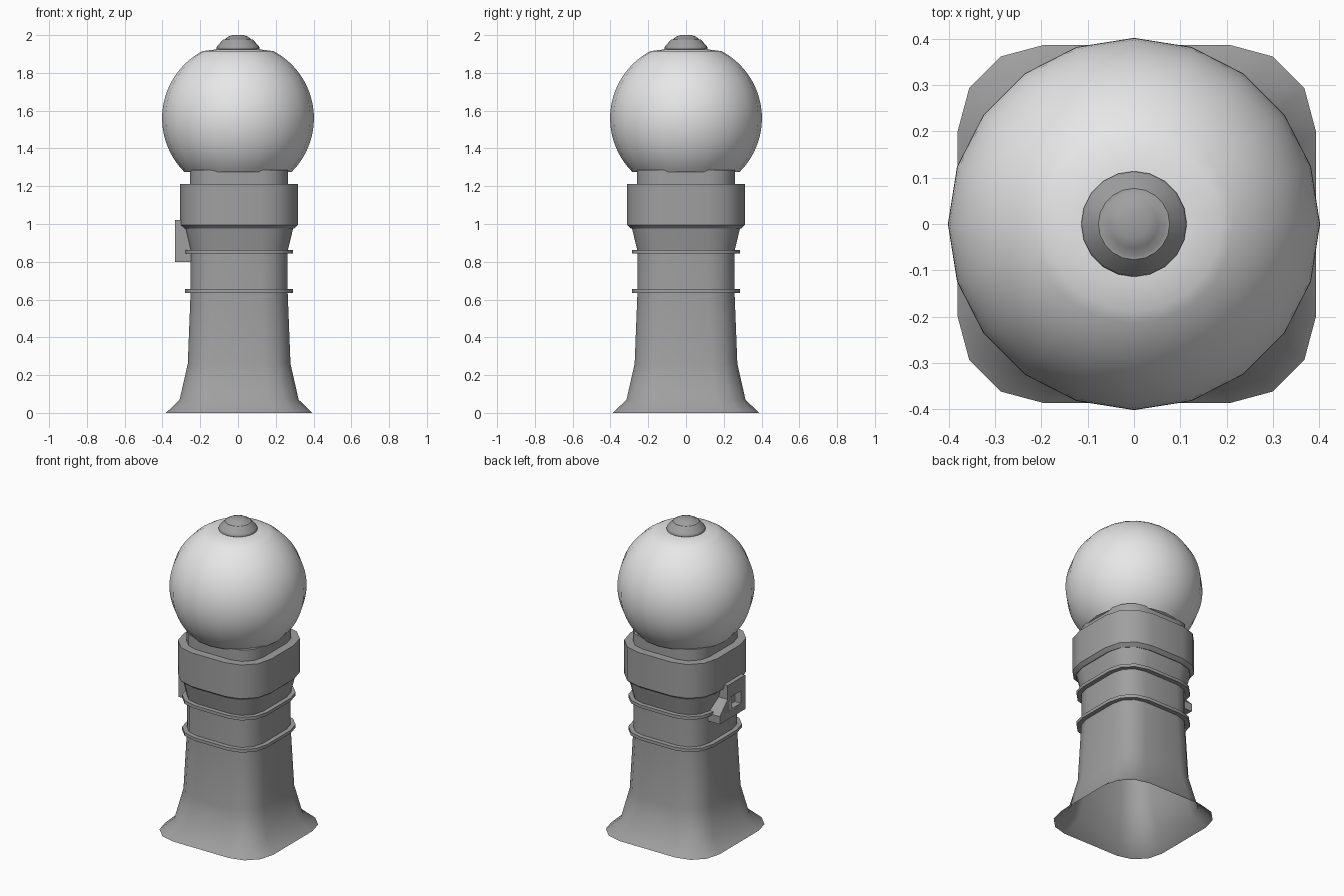
import bpy
import bmesh
from math import sin, cos, pi, radians, sqrt

if "Cube" in bpy.data.objects:
    bpy.data.objects.remove(bpy.data.objects["Cube"], do_unlink=True)

CX = 0.006  # the post sits slightly off centre because of the side bracket


def material(name, value):
    mat = bpy.data.materials.new(name)
    mat.use_nodes = True
    color = (value, value, value, 1)
    mat.diffuse_color = color
    mat.node_tree.nodes["Principled BSDF"].inputs["Base Color"].default_value = color
    return mat


METAL = material("grey metal", 0.35)
GLASS = material("white glass", 0.8)


def finish(bm, name, mat, angle=40):
    bmesh.ops.recalc_face_normals(bm, faces=bm.faces)
    mesh = bpy.data.meshes.new(name)
    bm.to_mesh(mesh)
    bm.free()
    mesh.materials.append(mat)
    obj = bpy.data.objects.new(name, mesh)
    bpy.context.collection.objects.link(obj)
    bpy.ops.object.select_all(action="DESELECT")
    obj.select_set(True)
    bpy.context.view_layer.objects.active = obj
    bpy.ops.object.shade_smooth_by_angle(angle=radians(angle))
    return obj


def rounded_square(half, flat):
    """Square outline with three-segment round corners."""
    r = half - flat
    points = []
    for quarter in range(4):
        sx = 1 if quarter in (0, 3) else -1
        sy = 1 if quarter < 2 else -1
        for step in range(4):
            a = quarter * pi / 2 + step * pi / 6
            points.append((sx * flat + r * cos(a), sy * flat + r * sin(a)))
    return points


def circle(radius, sides=20):
    return [(radius * cos(2 * pi * i / sides), radius * sin(2 * pi * i / sides))
            for i in range(sides)]


def loft(name, mat, sections, cap_bottom=True, cap_top=True, cx=CX, angle=40):
    """Join a stack of (z, outline) sections into one shell."""
    bm = bmesh.new()
    rings = [[bm.verts.new((x + cx, y, z)) for x, y in outline]
             for z, outline in sections]
    for low, high in zip(rings, rings[1:]):
        for i in range(len(low)):
            j = (i + 1) % len(low)
            bm.faces.new((low[i], low[j], high[j], high[i]))
    if cap_bottom:
        bm.faces.new(rings[0])
    if cap_top:
        bm.faces.new(rings[-1])
    return finish(bm, name, mat, angle)


def square_loft(name, profile, **options):
    return loft(name, METAL, [(z, rounded_square(h, f)) for z, h, f in profile], **options)


# Flared hollow base and shaft
square_loft("post_shaft", [
    (0, 0.387, 0.2), (0.07, 0.315, 0.16), (0.26, 0.272, 0.135),
    (0.64, 0.257, 0.12), (0.85, 0.257, 0.12)], cap_bottom=False)

# Two thin bands round the shaft
for label, z in (("lower", 0.635), ("upper", 0.843)):
    square_loft(label + "_band", [(z, 0.286, 0.12), (z + 0.02, 0.286, 0.12)])

# Widening throat under the collar
square_loft("throat", [(0.85, 0.255, 0.12), (0.98, 0.287, 0.12)])

# Heavy collar and the neck above it
square_loft("collar", [(0.975, 0.29, 0.117), (0.995, 0.312, 0.117),
                       (1.213, 0.312, 0.117)], angle=32)
square_loft("neck", [(1.2, 0.26, 0.12), (1.285, 0.26, 0.12)])

# Globe: truncated sphere, cut flat at both ends
R, MID, LOW, HIGH, STEPS = 0.402, 1.56, 1.275, 1.915, 24
globe = []
for i in range(STEPS + 1):
    z = MID + R * cos(pi * 0.75 + (pi * 0.155 - pi * 0.75) * i / STEPS)
    z = min(max(z, LOW), HIGH)
    globe.append((z, circle(sqrt(R * R - (z - MID) ** 2))))
globe.append((1.925, circle(0.11)))
loft("globe", GLASS, globe, cx=0)

# Stepped finial on top
loft("finial", METAL, [(z, circle(r)) for z, r in (
    (1.92, 0.105), (1.926, 0.114), (1.936, 0.114), (1.942, 0.11),
    (1.978, 0.077), (1.978, 0.07), (1.992, 0.052), (2.0, 0.03))], cx=0)

# Side bracket: extruded plate with a recessed slot
bm = bmesh.new()
outline = [(-0.13, 0.8), (0.13, 0.8), (0.13, 0.85), (0.05, 0.93),
           (0.05, 1.02), (-0.13, 1.02)]
back = bm.faces.new([bm.verts.new((-0.24, y, z)) for y, z in outline])
front = bmesh.ops.extrude_face_region(bm, geom=[back])["geom"]
bmesh.ops.translate(bm, vec=(-0.093, 0, 0),
                    verts=[g for g in front if isinstance(g, bmesh.types.BMVert)])
if not back.is_valid or len(bm.faces) < 8:
    bm.faces.new([v for v in bm.verts if v.co.x > -0.3])
bracket = finish(bm, "side_bracket", METAL, 30)

bm = bmesh.new()
bmesh.ops.create_cube(bm, size=1)
bmesh.ops.scale(bm, vec=(0.1, 0.09, 0.08), verts=bm.verts)
bmesh.ops.translate(bm, vec=(-0.34, -0.04, 0.895), verts=bm.verts)
cutter = finish(bm, "slot_cutter", METAL)
cutter.hide_render = True
cutter.hide_viewport = True
cutter.display_type = "WIRE"
cut = bracket.modifiers.new("slot", "BOOLEAN")
cut.operation = "DIFFERENCE"
cut.object = cutter
